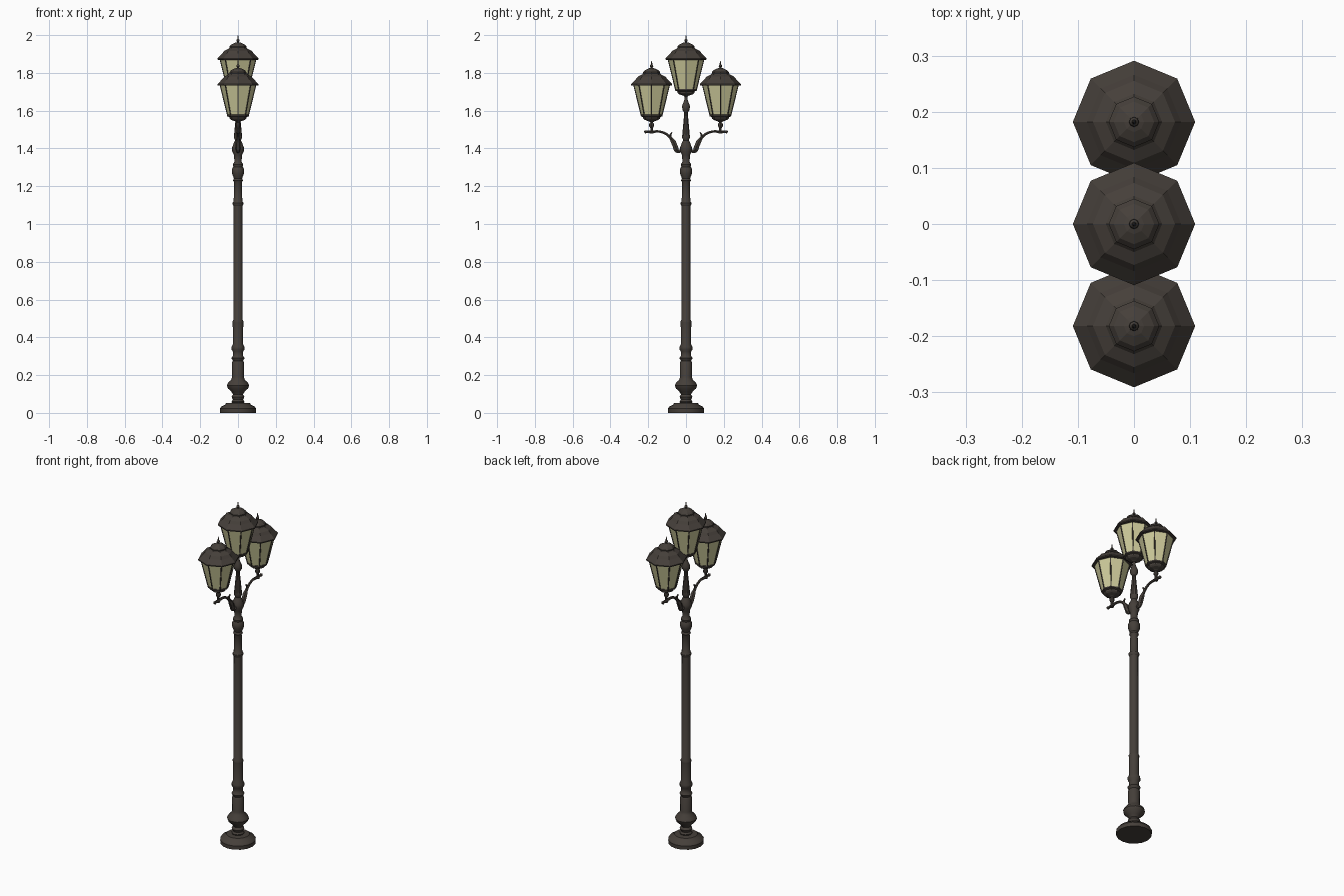
import bpy, math
from mathutils import Vector

cube = bpy.data.objects.get("Cube")
if cube:
    bpy.data.objects.remove(cube, do_unlink=True)


def material(name, colour):
    m = bpy.data.materials.new(name)
    m.use_nodes = True
    m.diffuse_color = colour
    m.node_tree.nodes["Principled BSDF"].inputs["Base Color"].default_value = colour
    return m


IRON = material("dark iron", (0.06, 0.05, 0.042, 1))
GLASS = material("pale yellow glass", (0.62, 0.6, 0.33, 1))


def finish(obj, mat, smooth):
    obj.data.materials.append(mat)
    if smooth:
        bpy.ops.object.select_all(action="DESELECT")
        obj.select_set(True)
        bpy.context.view_layer.objects.active = obj
        bpy.ops.object.shade_smooth_by_angle(angle=math.radians(35))
    return obj


def lathe(name, profile, sides, mat, at=(0, 0, 0), smooth=False, capped=True):
    """Turn (radius, height) pairs, listed bottom to top, about the z axis."""
    verts, faces = [], []
    for r, z in profile:
        for i in range(sides):
            a = math.tau * i / sides
            verts.append((r * math.cos(a), r * math.sin(a), z))
    for k in range(len(profile) - 1):
        for i in range(sides):
            j = (i + 1) % sides
            a, b = k * sides, (k + 1) * sides
            faces.append((a + i, a + j, b + j, b + i))
    if capped:
        faces.append(tuple(reversed(range(sides))))
        faces.append(tuple(range(len(verts) - sides, len(verts))))
    mesh = bpy.data.meshes.new(name)
    mesh.from_pydata(verts, [], faces)
    obj = bpy.data.objects.new(name, mesh)
    obj.location = at
    bpy.context.collection.objects.link(obj)
    return finish(obj, mat, smooth)


def tube(name, points, radii, kind="POLY", at=(0, 0, 0)):
    """Round bar along a path, turned into a mesh."""
    curve = bpy.data.curves.new(name, "CURVE")
    curve.dimensions = "3D"
    curve.bevel_depth = 1
    curve.bevel_resolution = 1
    curve.use_fill_caps = True
    curve.resolution_u = 5
    spline = curve.splines.new(kind)
    dots = spline.bezier_points if kind == "BEZIER" else spline.points
    dots.add(len(points) - 1)
    for dot, p, r in zip(dots, points, radii):
        if kind == "BEZIER":
            dot.co = p
            dot.handle_left_type = dot.handle_right_type = "AUTO"
        else:
            dot.co = (*p, 1)
        dot.radius = r
    obj = bpy.data.objects.new(name, curve)
    obj.location = at
    bpy.context.collection.objects.link(obj)
    bpy.ops.object.select_all(action="DESELECT")
    obj.select_set(True)
    bpy.context.view_layer.objects.active = obj
    bpy.ops.object.convert(target="MESH")
    return finish(bpy.context.object, IRON, True)


# Post: stepped foot, bulb, plinth, shaft and collars
lathe("foot", [(.095, 0), (.096, .022), (.088, .034), (.07, .042), (.062, .052),
               (.03, .054)], 16, IRON, smooth=True)
lathe("lower_post", [(.03, .05), (.034, .06), (.027, .07), (.034, .085), (.026, .098),
                     (.035, .112), (.054, .13), (.059, .145), (.052, .16), (.036, .175),
                     (.031, .19), (.033, .265), (.027, .275), (.035, .29), (.027, .302),
                     (.027, .325), (.034, .335), (.034, .35), (.027, .365), (.028, .478)],
      12, IRON, smooth=True)
lathe("shaft", [(.028, .475), (.029, .485), (.025, .492), (.023, 1.1)], 12, IRON, smooth=True)
lathe("upper_post", [(.023, 1.095), (.029, 1.104), (.029, 1.112), (.023, 1.12), (.020, 1.22),
                     (.026, 1.23), (.022, 1.242), (.025, 1.25), (.032, 1.268), (.033, 1.29),
                     (.025, 1.303), (.028, 1.315), (.019, 1.33), (.021, 1.365),
                     (.031, 1.385), (.031, 1.405), (.024, 1.425), (.014, 1.445)],
      12, IRON, smooth=True)
lathe("spindle", [(.014, 1.44), (.021, 1.455), (.021, 1.47), (.011, 1.575), (.010, 1.59),
                  (.020, 1.605), (.022, 1.625), (.014, 1.645), (.008, 1.66), (.008, 1.68)],
      10, IRON, smooth=True)

# Arms with leaf swellings, one on each side
for side, label in ((-1, "front"), (1, "back")):
    def place(path):
        return [Vector((0, side * y, z)) for y, z in path]
    tube(label + "_arm",
         place([(.015, 1.40), (.045, 1.383), (.066, 1.42), (.088, 1.462), (.13, 1.487),
                (.18, 1.489), (.218, 1.488)]),
         [.010, .009, .009, .008, .007, .008, .007], "BEZIER")
    tube(label + "_leaf", place([(.038, 1.378), (.052, 1.4), (.066, 1.435), (.085, 1.465)]),
         [.005, .014, .014, .004])
    tube(label + "_curl", place([(.082, 1.45), (.082, 1.475), (.074, 1.486)]),
         [.007, .006, .003])
    tube(label + "_arm_tip", place([(.207, 1.488), (.215, 1.488), (.22, 1.485)]),
         [.007, .010, .006])


def lantern(label, y, z):
    """Eight-sided lantern; z is the height of its eave."""
    at = (0, y, z)
    lathe(label + "_roof", [(.094, -.006), (.109, -.004), (.109, .002), (.084, .028),
                            (.073, .042), (.050, .054), (.045, .06), (.045, .066),
                            (.036, .076), (.018, .085), (.008, .088)], 8, IRON, at)
    lathe(label + "_finial", [(.008, .085), (.005, .09), (.009, .096), (.008, .102),
                              (.004, .106), (.003, .118), (.001, .126)], 8, IRON, at,
          smooth=True)
    lathe(label + "_glass", [(.054, -.163), (.094, -.004)], 8, GLASS, at, capped=False)
    lathe(label + "_cup", [(.006, -.2), (.016, -.194), (.036, -.187), (.044, -.18),
                           (.046, -.172), (.057, -.168), (.057, -.16), (.05, -.158)],
          8, IRON, at)
    lathe(label + "_stem", [(.011, -.258), (.007, -.245), (.007, -.23), (.013, -.22),
                            (.013, -.208), (.007, -.2), (.007, -.19)], 8, IRON, at,
          smooth=True) if y else None
    # Glazing bars and roof ribs on the eight corners
    for i in range(8):
        c, s = math.cos(i * math.pi / 4), math.sin(i * math.pi / 4)
        tube(f"{label}_bar_{i + 1}", [(.055 * c, .055 * s, -.163), (.094 * c, .094 * s, -.004)],
             [.0032, .0032], at=at)


lantern("centre_lantern", 0, 1.874)
for side, label in ((-1, "front"), (1, "back")):
    lantern(label + "_lantern", side * .182, 1.738)
